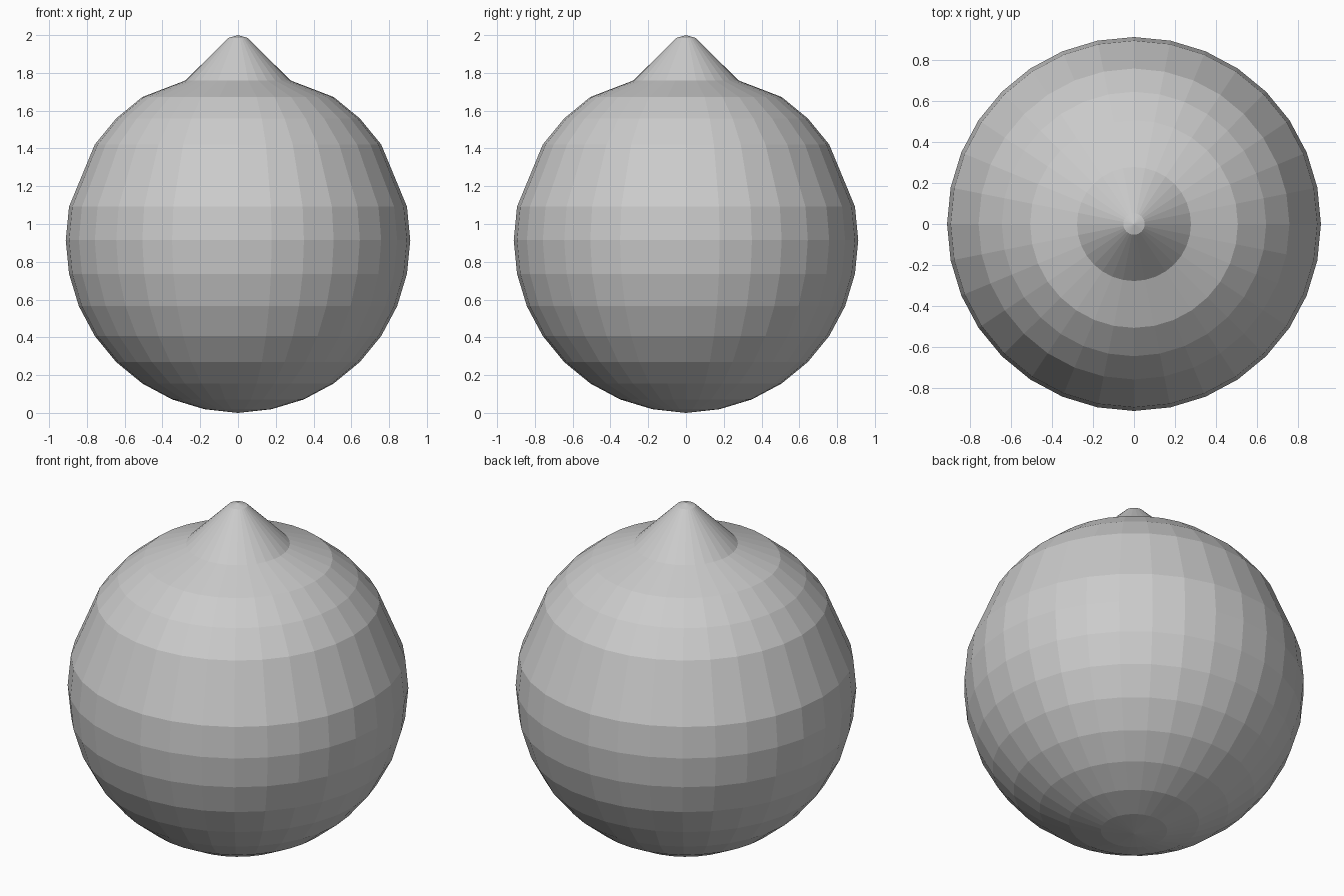
import bpy, bmesh, math

if "Cube" in bpy.data.objects:
    bpy.data.objects.remove(bpy.data.objects["Cube"])

SEGMENTS = 32
R, CZ = 0.912, 0.914

# Half profile: sphere latitudes (one ring left out), then the shoulder and pointed tip
latitudes = [math.radians(11.25 * i) for i in range(-7, 6) if i != 2]
profile = [(R * math.cos(a), CZ + R * math.sin(a)) for a in latitudes]
profile += [(0.278, 1.76), (0.052, 1.985)]

bm = bmesh.new()


def ring(r, z):
    return [bm.verts.new((r * math.cos(2 * math.pi * i / SEGMENTS),
                          r * math.sin(2 * math.pi * i / SEGMENTS), z))
            for i in range(SEGMENTS)]


rings = [ring(r, z) for r, z in profile]
bottom = bm.verts.new((0, 0, 0))
tip = bm.verts.new((0, 0, 2))

# Bands between rings, with fans closing both poles
for i in range(SEGMENTS):
    j = (i + 1) % SEGMENTS
    for a, b in zip(rings, rings[1:]):
        bm.faces.new((a[i], a[j], b[j], b[i]))
    bm.faces.new((bottom, rings[0][j], rings[0][i]))
    bm.faces.new((tip, rings[-1][i], rings[-1][j]))

bmesh.ops.recalc_face_normals(bm, faces=bm.faces)
mesh = bpy.data.meshes.new("pointed_ball")
bm.to_mesh(mesh)
bm.free()
ball = bpy.data.objects.new("pointed_ball", mesh)
bpy.context.collection.objects.link(ball)
